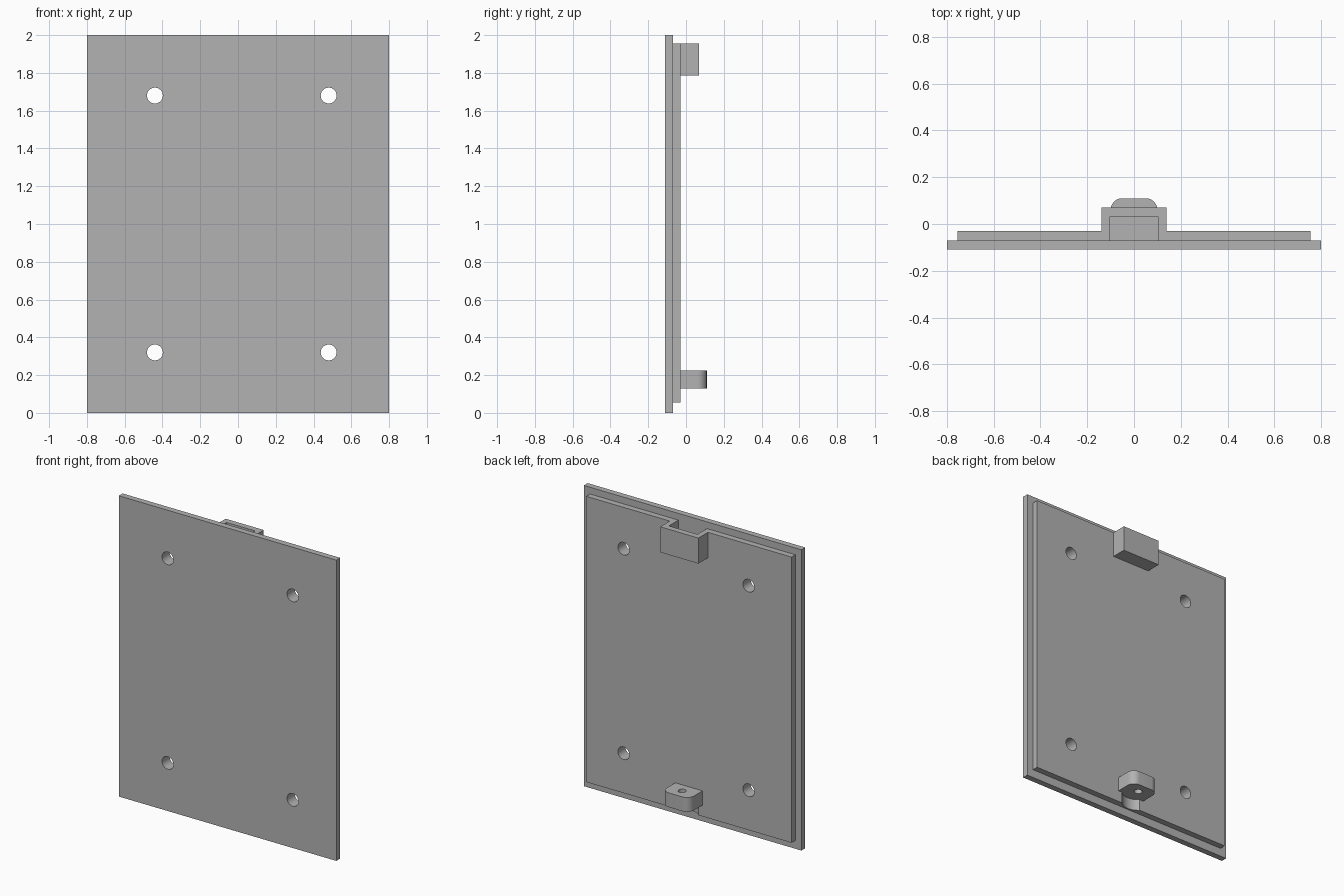
import bpy
import bmesh
from mathutils import Matrix

default = bpy.data.objects.get("Cube")
if default:
    bpy.data.objects.remove(default, do_unlink=True)

grey = bpy.data.materials.new("plain grey")
grey.use_nodes = True
colour = (0.45, 0.45, 0.45, 1)
grey.diffuse_color = colour
grey.node_tree.nodes["Principled BSDF"].inputs["Base Color"].default_value = colour


def finish(name, bm):
    mesh = bpy.data.meshes.new(name)
    bm.to_mesh(mesh)
    bm.free()
    mesh.materials.append(grey)
    obj = bpy.data.objects.new(name, mesh)
    bpy.context.collection.objects.link(obj)
    return obj


def box(name, x, y, z, rounding=0):
    """Box from (low, high) ranges; rounding softens the upright back edges."""
    bm = bmesh.new()
    bmesh.ops.create_cube(bm, size=1)
    for v in bm.verts:
        v.co = [r[0] if c < 0 else r[1] for c, r in zip(v.co, (x, y, z))]
    if rounding:
        edges = [e for e in bm.edges
                 if all(abs(v.co.y - y[1]) < 1e-5 for v in e.verts)
                 and abs(e.verts[0].co.x - e.verts[1].co.x) < 1e-5]
        bmesh.ops.bevel(bm, geom=edges, offset=rounding, segments=10,
                        profile=0.5, affect='EDGES')
    return finish(name, bm)


def cylinder(name, radius, depth, centre, axis='Z'):
    bm = bmesh.new()
    turn = Matrix.Rotation(1.5707963, 4, 'X') if axis == 'Y' else Matrix()
    bmesh.ops.create_cone(bm, cap_ends=True, segments=48, radius1=radius,
                          radius2=radius, depth=depth,
                          matrix=Matrix.Translation(centre) @ turn)
    return finish(name, bm)


def cut(target, cutters):
    bpy.context.view_layer.objects.active = target
    for cutter in cutters:
        cutter.hide_render = True
        mod = target.modifiers.new("cut", 'BOOLEAN')
        mod.operation = 'DIFFERENCE'
        mod.solver = 'EXACT'
        mod.object = cutter
        bpy.ops.object.modifier_apply(modifier=mod.name)


# Main parts
front_plate = box("front_plate", (-0.8, 0.8), (-0.11, -0.07), (0, 2))
back_plate = box("back_plate", (-0.755, 0.755), (-0.07, -0.03), (0.055, 1.955))
top_pocket = box("top_pocket", (-0.14, 0.14), (-0.03, 0.07), (1.785, 1.955))
screw_lug = box("screw_lug", (-0.1, 0.1), (-0.03, 0.11), (0.13, 0.225), 0.05)

# Mounting holes through both plates
holes = [cylinder("hole_cutter", 0.042, 0.4, (x, -0.07, z), 'Y')
         for x in (-0.44, 0.48) for z in (0.32, 1.68)]
# Open pocket, lug screw hole and the curved clearance under the lug
pocket_cutter = box("pocket_cutter", (-0.105, 0.105), (-0.07, 0.03), (1.82, 2.1))
screw_cutter = cylinder("screw_cutter", 0.025, 0.4, (0, 0.04, 0.18))
clearance_cutter = cylinder("clearance_cutter", 0.1, 0.13, (0, 0.04, 0.065))

cut(front_plate, holes)
cut(back_plate, holes + [pocket_cutter, clearance_cutter])
cut(top_pocket, [pocket_cutter])
cut(screw_lug, [screw_cutter])

for helper in holes + [pocket_cutter, screw_cutter, clearance_cutter]:
    bpy.data.objects.remove(helper, do_unlink=True)

# Smooth the round walls, keep the edges crisp
bpy.ops.object.select_all(action='DESELECT')
for part in (front_plate, back_plate, top_pocket, screw_lug):
    part.select_set(True)
bpy.context.view_layer.objects.active = front_plate
bpy.ops.object.shade_smooth_by_angle(angle=0.5)
